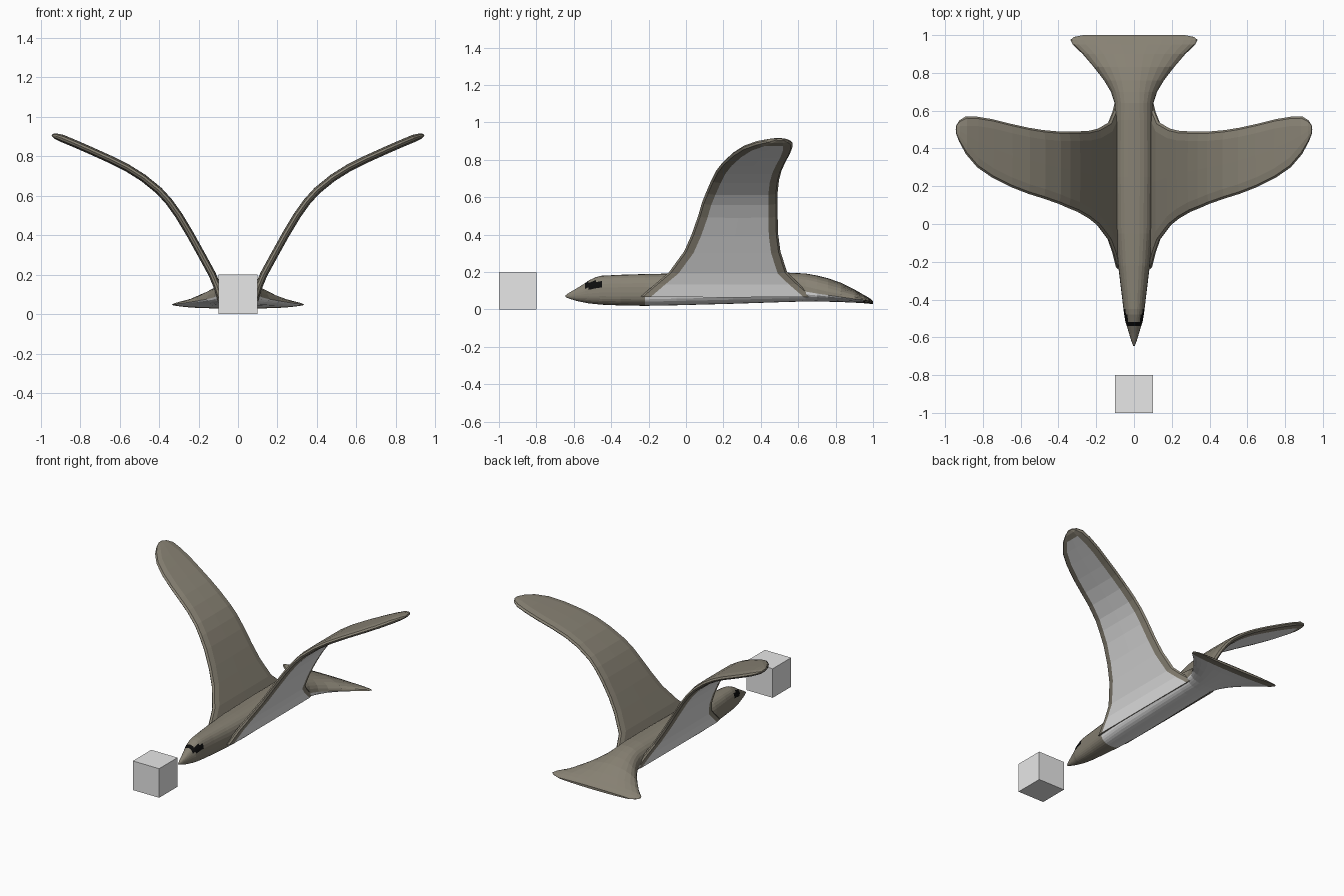
import bpy, bmesh, math
from mathutils import Vector


def material(name, rgb):
    m = bpy.data.materials.new(name)
    m.diffuse_color = (*rgb, 1)
    return m


BROWN = material("taupe feathers", (0.246, 0.223, 0.174))
LIGHT = material("pale underside", (0.8, 0.8, 0.8))
BLACK = material("eye black", (0.004, 0.004, 0.004))
MATS = [BROWN, LIGHT, BLACK]


def loft(name, rings, rule):
    """Skin closed rings, cap both ends; rule(ring, side, centre) gives the material."""
    bm = bmesh.new()
    vs = [[bm.verts.new(p) for p in r] for r in rings]
    n = len(rings[0])
    for i in range(len(vs) - 1):
        for j in range(n):
            k = (j + 1) % n
            f = bm.faces.new((vs[i][j], vs[i][k], vs[i + 1][k], vs[i + 1][j]))
            f.material_index = rule(i, j, f.calc_center_median())
    bm.faces.new(vs[0])
    bm.faces.new(vs[-1])
    bmesh.ops.recalc_face_normals(bm, faces=bm.faces)
    me = bpy.data.meshes.new(name)
    bm.to_mesh(me)
    bm.free()
    for m in MATS:
        me.materials.append(m)
    ob = bpy.data.objects.new(name, me)
    bpy.context.collection.objects.link(ob)
    return ob


# Body and fanned tail: y, half width, top, bottom, height of widest line, roundness
BODY = [
    (-0.645, 0.004, 0.075, 0.066, 0.070, 0.9),
    (-0.62, 0.014, 0.092, 0.056, 0.072, 0.9),
    (-0.58, 0.026, 0.115, 0.044, 0.076, 0.9),
    (-0.54, 0.038, 0.140, 0.036, 0.082, 0.9),
    (-0.52, 0.045, 0.155, 0.032, 0.085, 0.85),
    (-0.48, 0.052, 0.173, 0.028, 0.088, 0.8),
    (-0.45, 0.056, 0.180, 0.025, 0.090, 0.8),
    (-0.35, 0.068, 0.185, 0.021, 0.090, 0.8),
    (-0.22, 0.084, 0.189, 0.019, 0.090, 0.8),
    (-0.05, 0.098, 0.192, 0.022, 0.095, 0.8),
    (0.25, 0.103, 0.195, 0.030, 0.100, 0.8),
    (0.55, 0.102, 0.196, 0.040, 0.100, 0.8),
    (0.64, 0.103, 0.192, 0.042, 0.095, 0.85),
    (0.70, 0.122, 0.181, 0.042, 0.085, 0.95),
    (0.76, 0.158, 0.166, 0.041, 0.076, 1.05),
    (0.83, 0.212, 0.142, 0.039, 0.066, 1.1),
    (0.90, 0.272, 0.107, 0.036, 0.056, 1.1),
    (0.95, 0.325, 0.078, 0.033, 0.051, 1.0),
    (0.975, 0.336, 0.064, 0.031, 0.048, 1.0),
    (0.99, 0.318, 0.054, 0.029, 0.045, 1.0),
    (1.0, 0.27, 0.044, 0.028, 0.038, 1.0),
]
SIDES = 28


def body_ring(y, w, top, bottom, mid, p):
    ring = []
    for j in range(SIDES):
        a = 2 * math.pi * j / SIDES
        c, s = math.cos(a), math.sin(a)
        h = (top - mid) if s > 0 else (mid - bottom)
        ring.append((w * math.copysign(abs(c) ** p, c), y,
                     mid + h * math.copysign(abs(s) ** p, s)))
    return ring


def body_colour(i, j, c):
    if -0.55 < c.y < -0.45 and 0.115 < c.z < 0.153:
        return 2                                   # eye patch on each cheek
    if j >= SIDES // 2 and -0.24 < c.y < 0.94:
        return 1                                   # pale belly
    return 0


loft("body_and_tail", [body_ring(*r) for r in BODY], body_colour)

# Wing stations from root to tip: x, z, leading edge y, trailing edge y
WING = [
    (0.085, 0.07, -0.24, 0.68),
    (0.105, 0.14, -0.16, 0.60),
    (0.13, 0.20, -0.09, 0.54),
    (0.19, 0.31, -0.01, 0.505),
    (0.24, 0.40, 0.03, 0.493),
    (0.30, 0.50, 0.065, 0.49),
    (0.35, 0.57, 0.085, 0.49),
    (0.40, 0.625, 0.107, 0.49),
    (0.48, 0.69, 0.135, 0.497),
    (0.56, 0.74, 0.16, 0.51),
    (0.65, 0.785, 0.195, 0.53),
    (0.75, 0.83, 0.245, 0.555),
    (0.83, 0.865, 0.30, 0.568),
    (0.89, 0.89, 0.37, 0.57),
    (0.925, 0.902, 0.435, 0.548),
    (0.942, 0.908, 0.48, 0.52),
]


def wing_rings(side):
    rings = []
    for i, (x, z, le, te) in enumerate(WING):
        a, b = WING[max(i - 1, 0)], WING[min(i + 1, len(WING) - 1)]
        t = Vector((b[0] - a[0], 0, b[1] - a[1])).normalized()
        nrm = Vector((-t.z, 0, t.x))               # towards the upper surface
        chord = te - le
        rim = min(0.05, chord * 0.25)
        k = min(1, chord / 0.15)
        upper = [(le + rim * 0.2, 0.011), (le + rim, 0.018), (le + chord / 2, 0.019),
                 (te - rim, 0.018), (te - rim * 0.2, 0.011)]
        prof = [(le, 0)] + upper + [(te, 0)] + [(y, -n) for y, n in reversed(upper)]
        ring = []
        for y, n in prof:
            p = Vector((x, y, z)) + nrm * n * k
            ring.append((side * p.x, p.y, p.z))
        rings.append(ring)
    return rings


def wing_colour(i, j, c):
    # pale panel inside a dark rim on the underside
    return 1 if j in (8, 9) and i < len(WING) - 3 else 0


for name, side in (("right_wing", 1), ("left_wing", -1)):
    loft(name, wing_rings(side), wing_colour)

# Block in front of the beak
bpy.ops.mesh.primitive_cube_add(size=0.2, location=(0, -0.9, 0.1))
block = bpy.context.object
block.name = "block"
block.data.materials.append(LIGHT)
